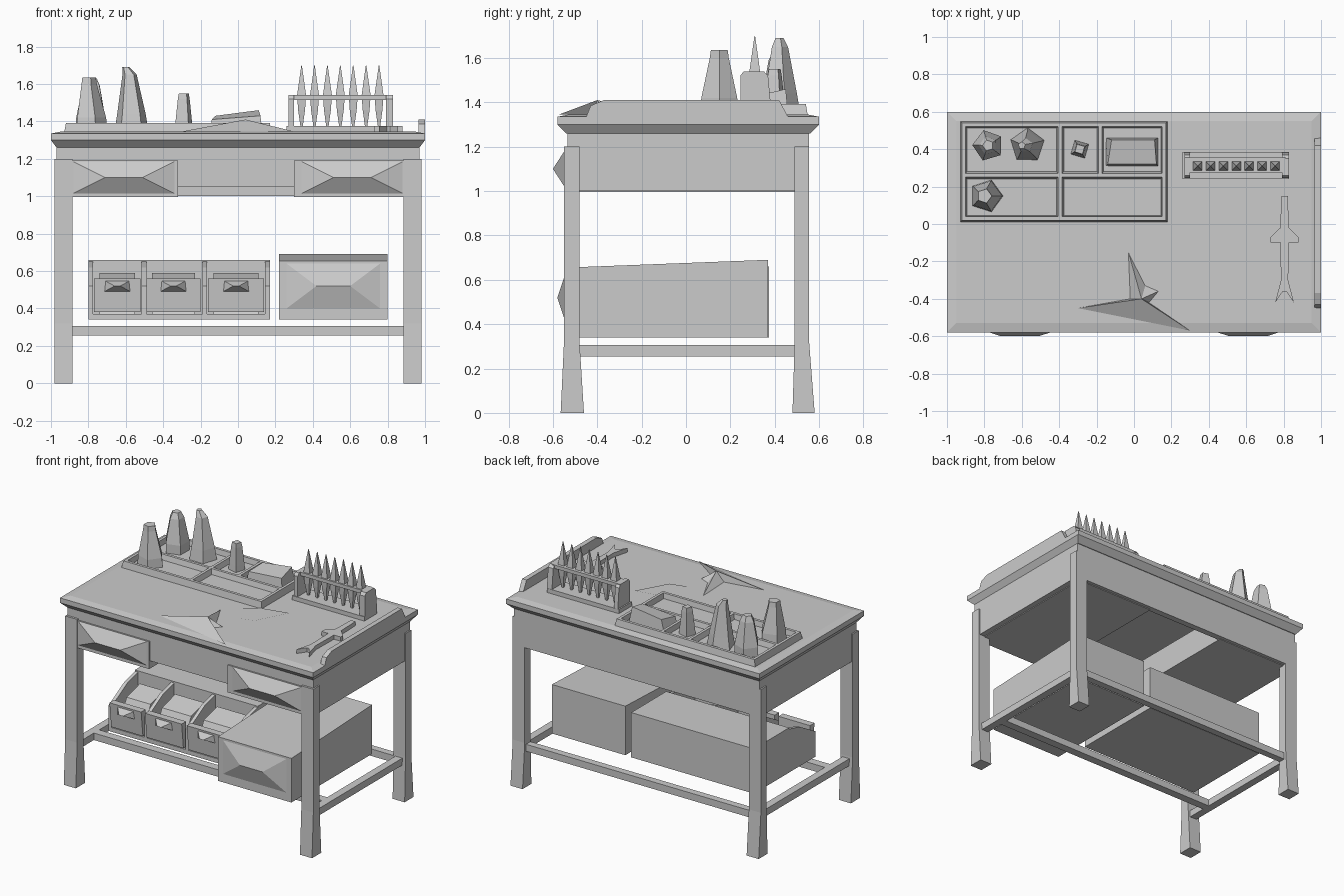
import bpy, bmesh, math
from mathutils import Vector

if "Cube" in bpy.data.objects:
    bpy.data.objects.remove(bpy.data.objects["Cube"])


def make(name, verts, faces):
    me = bpy.data.meshes.new(name)
    me.from_pydata(verts, [], faces)
    bm = bmesh.new()
    bm.from_mesh(me)
    bmesh.ops.recalc_face_normals(bm, faces=bm.faces)
    bm.to_mesh(me)
    bm.free()
    ob = bpy.data.objects.new(name, me)
    bpy.context.collection.objects.link(ob)
    return ob


def loft(name, rings):
    """Closed solid through rings of equal point count."""
    n = len(rings[0])
    verts = [p for r in rings for p in r]
    faces = [tuple(range(n)), tuple(range((len(rings) - 1) * n, len(rings) * n))]
    for k in range(len(rings) - 1):
        for i in range(n):
            j = (i + 1) % n
            faces.append((k * n + i, k * n + j, (k + 1) * n + j, (k + 1) * n + i))
    return make(name, verts, faces)


def rect(x0, x1, y0, y1, z):
    return [(x0, y0, z), (x1, y0, z), (x1, y1, z), (x0, y1, z)]


def box(name, x0, x1, y0, y1, z0, z1):
    return loft(name, [rect(x0, x1, y0, y1, z0), rect(x0, x1, y0, y1, z1)])


def side_profile(name, x0, x1, pts):
    """Extrude a (y, z) outline along x."""
    return loft(name, [[(x, y, z) for y, z in pts] for x in (x0, x1)])


def pull(name, cx, cz, w, h, y0, y1, ridge):
    """Faceted drawer pull: broad base rising to a horizontal ridge."""
    v = [(cx - w, y0, cz + h), (cx + w, y0, cz + h), (cx + w, y0, cz - h), (cx - w, y0, cz - h),
         (cx - ridge, y1, cz), (cx + ridge, y1, cz)]
    return make(name, v, [(0, 1, 2, 3), (0, 1, 5, 4), (2, 3, 4, 5), (0, 3, 4), (1, 2, 5)])


def bottle(name, x, y, levels, sides, twist=0.0):
    """Low-sided bottle; levels are (radius, z, lean)."""
    loft(name, [[(x + lean + r * math.cos(twist + 2 * math.pi * i / sides),
                  y + r * math.sin(twist + 2 * math.pi * i / sides), z)
                 for i in range(sides)] for r, z, lean in levels])


# table top with a chamfered underside
loft("table_top", [rect(-.97, .97, -.54, .56, 1.26), rect(-1, 1, -.58, .60, 1.30),
                   rect(-1, 1, -.58, .60, 1.335), rect(-.95, .95, -.53, .55, 1.345)])

# apron panels
box("back_apron", -.97, .97, .51, .555, 1.0, 1.27)
for s, side in ((-1, "left"), (1, "right")):
    x0, x1 = sorted((s * .93, s * .97))
    box(side + "_apron", x0, x1, -.535, .55, 1.0, 1.27)
box("front_apron", -.97, .97, -.535, -.49, 1.05, 1.27)

# two top drawers with faceted pulls
for side, x0, x1, cx in (("left", -.93, -.32, -.61), ("right", .30, .93, .61)):
    box(side + "_top_drawer", x0, x1, -.545, .53, .995, 1.19)
    pull(side + "_top_drawer_pull", cx, 1.10, .27, .085, -.545, -.60, .10)

# legs flare slightly toward the floor
for s, side in ((-1, "left"), (1, "right")):
    for end, top, bot in (("front", (-.55, -.48), (-.565, -.46)), ("back", (.49, .555), (.48, .58))):
        xa, xb = sorted((s * .98, s * .885))
        loft(f"{end}_{side}_leg", [rect(xa, xb, *bot, 0), rect(xa, xb, *top, .32),
                                   rect(xa, xb, *top, 1.2)])
    x0, x1 = sorted((s * .90, s * .955))
    box(side + "_stretcher", x0, x1, -.49, .50, .255, .305)
box("back_stretcher", -.90, .90, .49, .54, .255, .305)
box("front_stretcher", -.91, .91, -.34, -.28, .255, .305)

# right storage chest
side_profile("right_chest", .22, .80, [(-.54, .34), (.37, .34), (.37, .69), (-.54, .655)])
pull("right_chest_pull", .51, .52, .25, .12, -.54, -.58, .09)

# left bin unit: tall body behind, sloping cheeks and three open bins in front
side_profile("left_bin_body", -.80, .17, [(-.02, .34), (.375, .34), (.375, .66), (-.02, .66)])
box("left_bin_floor", -.80, .17, -.32, 0, .34, .37)
for i, x in enumerate((-.80, -.515, -.19, .145)):
    side_profile(f"bin_cheek_{i + 1}", x, x + .025,
                 [(-.32, .34), (0, .34), (0, .655), (-.14, .62), (-.32, .52)])
for i, (x0, x1) in enumerate(((-.77, -.52), (-.49, -.20), (-.16, .14))):
    side_profile(f"bin_front_{i + 1}", x0, x1,
                 [(-.33, .38), (-.30, .38), (-.30, .56), (-.35, .56)])
    pull(f"bin_pull_{i + 1}", (x0 + x1) / 2, .52, .07, .03, -.34, -.40, .015)
    side_profile(f"bin_contents_{i + 1}", x0 + .03, x1 - .03,
                 [(-.29, .37), (-.05, .37), (-.05, .59), (-.2, .55)])

# compartment tray
box("tray_floor", -.92, .17, .03, .54, 1.34, 1.355)
for name, low, high in (
        ("tray_front_rim", (-.93, .18, .01, .05), (-.92, .17, .02, .04)),
        ("tray_back_rim", (-.93, .18, .51, .55), (-.92, .17, .52, .54)),
        ("tray_left_rim", (-.93, -.89, .02, .55), (-.92, -.90, .03, .54)),
        ("tray_right_rim", (.14, .18, .02, .55), (.15, .17, .03, .54)),
        ("tray_long_divider", (-.91, .16, .235, .285), (-.91, .16, .25, .27)),
        ("tray_cross_divider", (-.42, -.37, .03, .53), (-.405, -.385, .03, .53)),
        ("tray_back_divider", (-.20, -.16, .27, .53), (-.19, -.17, .27, .53))):
    loft(name, [rect(*low, 1.335), rect(*high, 1.392)])

# bottles and a sloping block standing in the tray
bottle("front_bottle", -.79, .15, [(.09, 1.35, 0), (.085, 1.42, 0), (.045, 1.60, -.01), (.04, 1.635, -.01)], 5)
bottle("corner_bottle", -.78, .42, [(.085, 1.35, 0), (.085, 1.42, 0), (.05, 1.59, 0), (.03, 1.63, 0)], 5, .6)
bottle("tall_bottle", -.57, .42, [(.095, 1.35, 0), (.08, 1.44, 0), (.04, 1.65, -.01), (.02, 1.69, -.03)], 5, .3)
bottle("small_bottle", -.29, .40, [(.055, 1.35, 0), (.05, 1.40, 0), (.036, 1.52, 0), (.03, 1.55, 0)], 4, .5)
loft("sloping_block", [rect(-.15, .13, .31, .46, 1.345),
                       [(-.14, .32, 1.41), (.12, .32, 1.43), (.11, .45, 1.46), (-.12, .45, 1.43)]])

# brush rack
box("rack_base", .26, .83, .24, .385, 1.335, 1.375)
for name, x0, x1 in (("rack_left_end", .27, .30), ("rack_right_end", .79, .83)):
    side_profile(name, x0, x1, [(.245, 1.36), (.385, 1.36), (.37, 1.52), (.35, 1.54),
                                (.26, 1.54), (.245, 1.52)])
box("rack_top_bar", .27, .81, .275, .355, 1.515, 1.54)
for i in range(7):
    x = .34 + i * .069
    bottle(f"brush_{i + 1}", x, .31, [(.008, 1.37, 0), (.026, 1.46, 0), (.034, 1.54, 0),
                                     (.002, 1.70, 0)], 4, math.pi / 4)

# folded cloth on the work surface
outline = [(-.30, -.45), (-.02, -.40), (-.03, -.15), (.06, -.33), (.13, -.36), (.08, -.42), (.30, -.57)]
make("folded_cloth", [(x, y, 1.346) for x, y in outline] + [(.04, -.40, 1.41)],
     [(i, (i + 1) % 7, 7) for i in range(7)] + [tuple(range(7))])
make("cloth_tail", [(-.03, -.15, 1.348), (.0, -.24, 1.348), (.25, -.17, 1.35), (.37, .05, 1.352), (.17, .01, 1.35)],
     [(0, 1, 2, 3, 4)])

# slender cross-shaped tool
half = [(.012, .15), (.018, -.02), (.07, -.07), (.07, -.10), (.018, -.10), (.014, -.30), (.045, -.42), (.004, -.36)]
plan = [(.81 + x, y) for x, y in half] + [(.80 - x, y) for x, y in reversed(half)]
loft("cross_tool", [[(x, y, z) for x, y in plan] for z in (1.342, 1.375)])

# raised rail along the right edge
side_profile("right_edge_rail", .965, 1.0, [(-.45, 1.335), (.46, 1.335), (.42, 1.41), (-.37, 1.41), (-.43, 1.385)])
